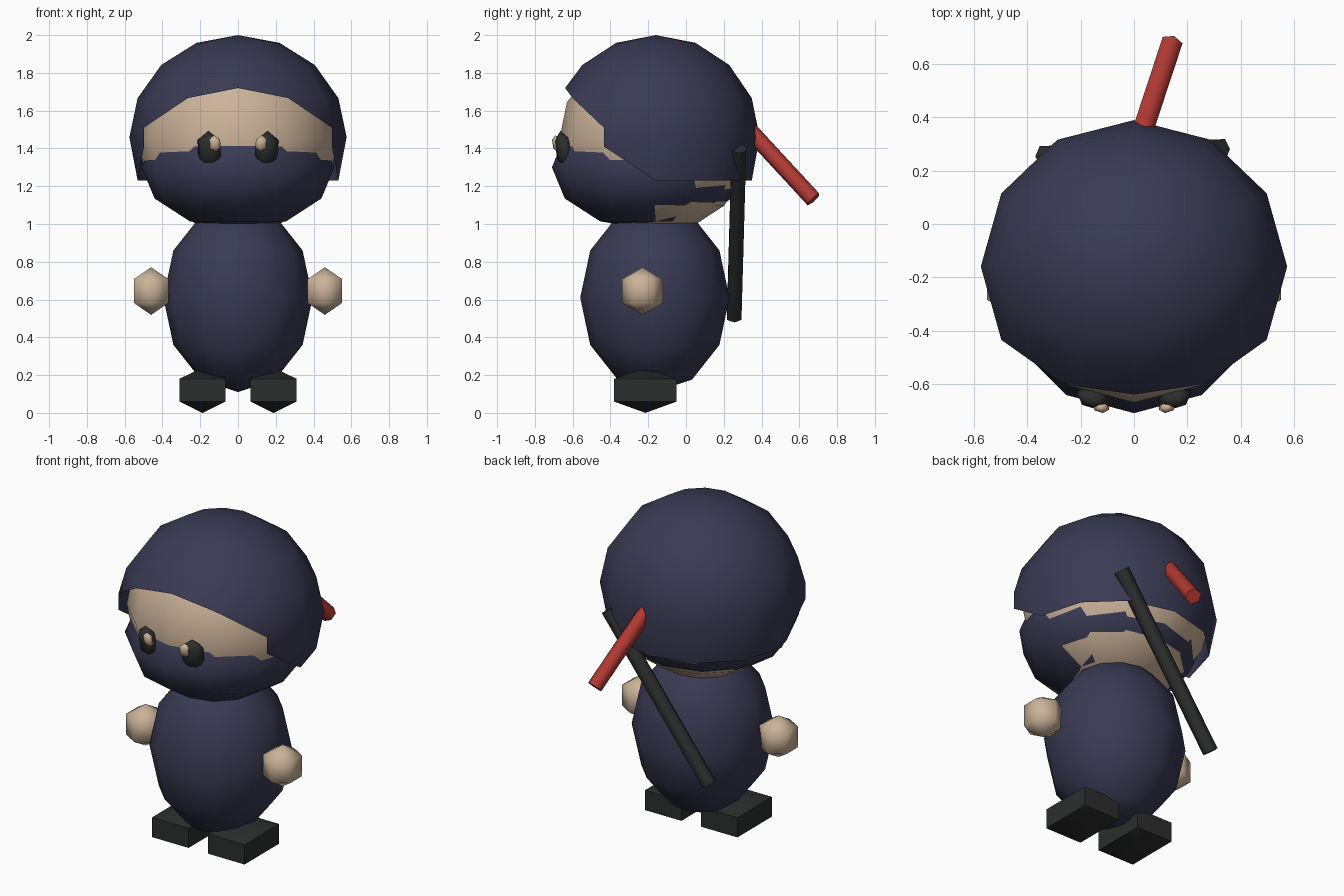
import bpy, bmesh
from math import sin, cos, pi, radians
from mathutils import Vector, Matrix

if "Cube" in bpy.data.objects:
    bpy.data.objects.remove(bpy.data.objects["Cube"], do_unlink=True)


def material(name, rgb):
    m = bpy.data.materials.new(name)
    m.use_nodes = True
    col = (*rgb, 1)
    m.diffuse_color = col
    m.node_tree.nodes["Principled BSDF"].inputs["Base Color"].default_value = col
    return m


NAVY = material("navy cloth", (0.042, 0.042, 0.088))
SKIN = material("skin", (0.60, 0.45, 0.32))
BLACK = material("black", (0.025, 0.027, 0.026))
RED = material("red cloth", (0.46, 0.042, 0.035))


def finish(name, bm, mat, angle=180):
    bmesh.ops.recalc_face_normals(bm, faces=bm.faces)
    me = bpy.data.meshes.new(name)
    bm.to_mesh(me)
    bm.free()
    me.materials.append(mat)
    ob = bpy.data.objects.new(name, me)
    bpy.context.collection.objects.link(ob)
    bpy.ops.object.select_all(action="DESELECT")
    ob.select_set(True)
    bpy.context.view_layer.objects.active = ob
    bpy.ops.object.shade_smooth_by_angle(angle=radians(angle))
    return ob


def ball_mesh(center, radii, segs, rings, turn=0.0, tilt=None):
    """Ellipsoid of latitude rings; returns the bmesh and its ring grid."""
    bm = bmesh.new()
    put = lambda lat, az: bm.verts.new((cos(lat) * cos(az), cos(lat) * sin(az), sin(lat)))
    grid = [[put(pi * r / rings - pi / 2, radians(turn) + 2 * pi * s / segs)
             for s in range(segs)] for r in range(1, rings)]
    low, high = put(-pi / 2, 0), put(pi / 2, 0)
    for s in range(segs):
        t = (s + 1) % segs
        bm.faces.new((low, grid[0][t], grid[0][s]))
        bm.faces.new((high, grid[-1][s], grid[-1][t]))
        for a, b in zip(grid, grid[1:]):
            bm.faces.new((a[s], a[t], b[t], b[s]))
    m = Matrix.Translation(center) @ (tilt or Matrix()) @ Matrix.Diagonal((*radii, 1))
    bm.transform(m)
    return bm, grid


def ball(name, mat, *args, angle=180, **kw):
    return finish(name, ball_mesh(*args, **kw)[0], mat, angle)


def rod(name, mat, a, b, radius):
    a, b = Vector(a), Vector(b)
    bm = bmesh.new()
    bmesh.ops.create_cone(bm, cap_ends=True, segments=6, radius1=radius,
                          radius2=radius, depth=(b - a).length)
    turn = (b - a).to_track_quat("Z", "Y").to_matrix().to_4x4()
    bm.transform(Matrix.Translation((a + b) / 2) @ turn)
    return finish(name, bm, mat, 65)


# Body, head and the mask around the lower face
ball("body", NAVY, (0, -0.165, 0.61), (0.395, 0.395, 0.5), 12, 6)
ball("head", SKIN, (0, -0.16, 1.45), (0.53, 0.51, 0.5), 12, 8)
ball("mask", NAVY, (0, -0.2, 1.3), (0.51, 0.51, 0.33), 12, 6)

# Hood: a larger ball opened below and over the face
bm, grid = ball_mesh((0, -0.16, 1.46), (0.575, 0.55, 0.54), 12, 8)
lower, middle, upper = grid[2], grid[3], grid[4]
opening = [f for f in bm.faces if f.calc_center_median().z < 1.25]
for f in bm.faces:
    c = f.calc_center_median()
    column_front = c.y < -0.45
    if column_front and 1.25 <= c.z < 1.46:
        opening.append(f)
    if c.y < -0.6 and 1.46 <= c.z < 1.66:
        opening.append(f)
bmesh.ops.delete(bm, geom=list(set(opening)), context="FACES")
upper[9].co.z, upper[9].co.y = 1.72, -0.64
for s, brow in ((8, 7), (10, 11)):
    middle[brow].co.z = 1.51
    lower[brow].co = middle[brow].co - Vector((0, 0, 0.1))
    if middle[s].is_valid:
        middle[s].co = upper[s].co
for v in lower:
    if v.is_valid and v.co.z < 1.3:
        v.co.z = 1.23
bmesh.ops.remove_doubles(bm, verts=bm.verts, dist=0.0005)
finish("hood", bm, NAVY)

# Paired parts
for side, word in ((1, "left"), (-1, "right")):
    ball(word + "_hand", SKIN, (side * 0.46, -0.23, 0.645),
         (0.122, 0.126, 0.126), 6, 3, turn=90)
    ball(word + "_foot", BLACK, (side * 0.188, -0.215, 0.12),
         (0.2, 0.27, 0.12), 4, 3, turn=45, angle=50)
    lean = Matrix.Rotation(side * radians(17), 4, "Z") @ Matrix.Rotation(radians(10), 4, "X")
    ball(word + "_eye", BLACK, (side * 0.152, -0.648, 1.395),
         (0.072, 0.045, 0.1), 6, 3, tilt=lean)
    ball(word + "_eye_glint", SKIN, (side * 0.125, -0.684, 1.425),
         (0.038, 0.024, 0.046), 6, 3, tilt=lean)

# Sheath slung across the back, and the tail of the headband
rod("sheath", BLACK, (0.325, 0.28, 1.4), (-0.335, 0.255, 0.505), 0.044)
rod("headband_tail", RED, (0.0, 0.25, 1.59), (0.14, 0.675, 1.13), 0.045)
